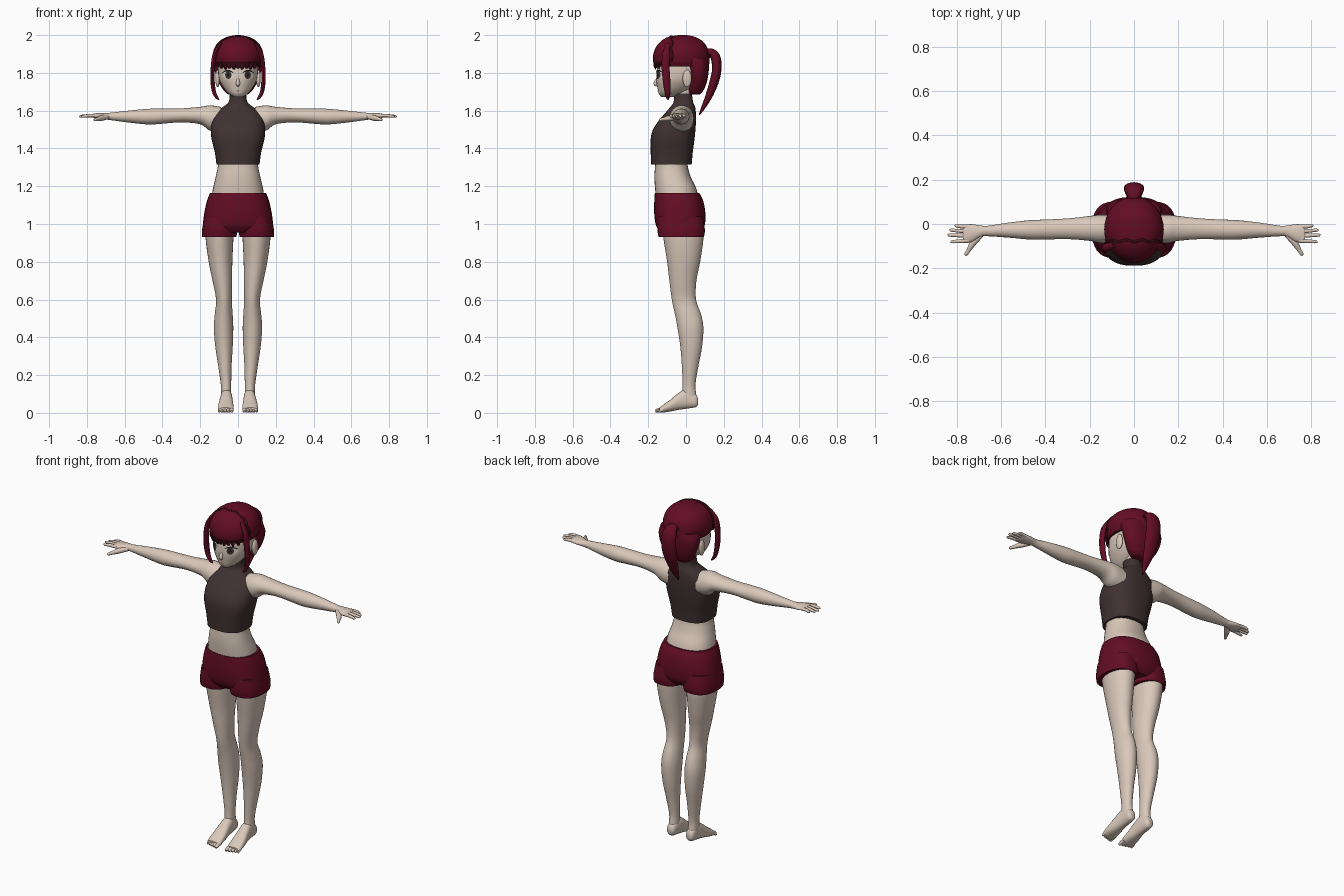
import bpy, bmesh
from math import sin, cos, pi, radians
from mathutils import Vector
from mathutils.bvhtree import BVHTree

cube = bpy.data.objects.get("Cube")
if cube:
    bpy.data.objects.remove(cube, do_unlink=True)

parts = []


def material(name, *rgb):
    mat = bpy.data.materials.new(name)
    mat.use_nodes = True
    mat.diffuse_color = (*rgb, 1)
    mat.node_tree.nodes["Principled BSDF"].inputs["Base Color"].default_value = (*rgb, 1)
    return mat


skin = material("skin", .70, .58, .49)
crimson = material("crimson", .125, .004, .018)
dark_hair = material("dark hair", .035, .003, .006)
cloth = material("dark brown cloth", .052, .031, .031)
eye_white = material("eye white", .72, .70, .67)
iris_brown = material("iris brown", .06, .035, .028)
lash_black = material("lash black", .012, .01, .01)
lip = material("lip", .36, .17, .14)


def smooth_rows(rows, steps):
    """Catmull-Rom interpolation of rows of numbers."""
    out = []
    for i in range(len(rows) - 1):
        quad = zip(rows[max(i - 1, 0)], rows[i], rows[i + 1], rows[min(i + 2, len(rows) - 1)])
        quad = list(quad)
        for s in range(steps):
            t = s / steps
            out.append([b + t / 2 * (c - a + t * (2 * a - 5 * b + 4 * c - d + t * (3 * (b - c) + d - a)))
                        for a, b, c, d in quad])
    return out + [list(rows[-1])]


def finish(name, bm, mat, mirror):
    bmesh.ops.recalc_face_normals(bm, faces=bm.faces)
    mesh = bpy.data.meshes.new(name)
    bm.to_mesh(mesh)
    bm.free()
    mesh.materials.append(mat)
    obj = bpy.data.objects.new(name, mesh)
    bpy.context.collection.objects.link(obj)
    if mirror:
        obj.modifiers.new("Mirror", "MIRROR").use_mirror_merge = False
    parts.append(obj)
    return obj


def skin_rings(name, rings, mat, mirror):
    """Bridge closed rings of points and cap both ends."""
    bm = bmesh.new()
    rings = [[bm.verts.new(p) for p in ring] for ring in rings]
    n = len(rings[0])
    for lower, upper in zip(rings, rings[1:]):
        for i in range(n):
            j = (i + 1) % n
            bm.faces.new((lower[i], lower[j], upper[j], upper[i]))
    bm.faces.new(rings[0])
    bm.faces.new(rings[-1])
    return finish(name, bm, mat, mirror)


def loft(name, rows, mat, axis="z", mirror=False, power=2, n=32, steps=4):
    """Rows are (position on axis, low a, high a, low b, high b)."""
    rings = []
    for t, a0, a1, b0, b1 in smooth_rows(rows, steps):
        ring = []
        for i in range(n):
            c, s = cos(2 * pi * i / n), sin(2 * pi * i / n)
            c = abs(c) ** (2 / power) * (1 if c > 0 else -1)
            s = abs(s) ** (2 / power) * (1 if s > 0 else -1)
            a = (a0 + a1) / 2 + c * (a1 - a0) / 2
            b = (b0 + b1) / 2 + s * (b1 - b0) / 2
            ring.append({"z": (a, b, t), "x": (t, a, b), "y": (a, t, b)}[axis])
        rings.append(ring)
    return skin_rings(name, rings, mat, mirror)


def central(name, rows, mat, power=2):
    """Loft symmetric in x; rows are (z, half width, front y, back y)."""
    return loft(name, [(z, -w, w, f, b) for z, w, f, b in rows], mat, power=power)


def tube(name, rows, mat, side, mirror=False, n=10, steps=4):
    """Rows are (x, y, z, radius along side, radius across it)."""
    rows = smooth_rows(rows, steps)
    pts = [Vector(r[:3]) for r in rows]
    rings = []
    for i, p in enumerate(pts):
        t = (pts[min(i + 1, len(pts) - 1)] - pts[max(i - 1, 0)]).normalized()
        u = (Vector(side) - t * t.dot(Vector(side))).normalized()
        v = t.cross(u)
        rings.append([p + u * rows[i][3] * cos(2 * pi * k / n) + v * rows[i][4] * sin(2 * pi * k / n)
                      for k in range(n)])
    return skin_rings(name, rings, mat, mirror)


def ball(name, centre, radii, mat, mirror=False):
    bm = bmesh.new()
    bmesh.ops.create_uvsphere(bm, u_segments=16, v_segments=10, radius=1)
    bmesh.ops.scale(bm, vec=radii, verts=bm.verts)
    bmesh.ops.translate(bm, vec=centre, verts=bm.verts)
    return finish(name, bm, mat, mirror)


def tree(obj):
    return BVHTree.FromPolygons([v.co for v in obj.data.vertices], [p.vertices for p in obj.data.polygons])


X, Y, Z = (1, 0, 0), (0, 1, 0), (0, 0, 1)

# Torso and neck
central("torso", [(1.06, .15, -.15, .08), (1.18, .134, -.163, .057), (1.25, .118, -.167, .025),
                  (1.33, .106, -.163, .008), (1.45, .125, -.165, .03), (1.55, .12, -.125, .04),
                  (1.61, .085, -.08, .035), (1.64, .042, -.055, .03), (1.75, .04, -.055, .03)], skin, 2.3)

# Sleeveless high-necked top
central("cropped_top", [(1.315, .114, -.184, .03), (1.38, .123, -.187, .036), (1.45, .14, -.187, .045),
                        (1.5, .144, -.175, .05), (1.55, .138, -.142, .053), (1.59, .118, -.108, .052),
                        (1.62, .08, -.083, .048), (1.645, .05, -.066, .038), (1.69, .043, -.063, .031)], cloth, 2.6)

# Shorts
central("shorts_hips", [(.955, .165, -.13, .075), (.99, .184, -.158, .098), (1.05, .18, -.168, .103),
                        (1.12, .165, -.168, .092), (1.165, .148, -.165, .07)], crimson, 2.4)
loft("shorts_leg", [(.932, .008, .19, -.145, .095), (.97, .004, .19, -.152, .1),
                    (1.04, .01, .178, -.15, .09)], crimson, mirror=True, power=2.4)

# Legs
loft("leg", [(1.02, .022, .165, -.125, .088), (.93, .024, .172, -.12, .093), (.8, .03, .155, -.1, .075),
             (.7, .031, .135, -.088, .055), (.6, .033, .116, -.075, .053), (.52, .028, .123, -.058, .08),
             (.45, .025, .128, -.045, .092), (.35, .028, .12, -.03, .085), (.25, .034, .105, -.022, .066),
             (.15, .036, .091, -.018, .05), (.09, .036, .09, -.02, .055), (.05, .04, .085, -.02, .055)],
     skin, mirror=True)

# Feet and toes
loft("foot", [(.064, .047, .078, .045, .075), (.05, .037, .088, .03, .1), (0, .031, .092, .022, .125),
              (-.04, .028, .097, .016, .105), (-.08, .024, .104, .008, .072), (-.12, .023, .107, .002, .043),
              (-.14, .028, .104, .001, .028)], skin, "y", True, 2.3, n=20)
for i in range(5):
    x, tip, r = .034 + .0165 * i, -.163 + .005 * i, .011 - .001 * i
    tube(f"toe_{i + 1}", [(x, -.12, .018, r, r), (x, tip + .012, .012, r, r), (x, tip, r * .7, r * .6, r * .6)],
         skin, Z, True)

# Arms and palms
loft("arm", [(.09, -.085, .04, 1.48, 1.62), (.15, -.087, .042, 1.495, 1.628), (.2, -.076, .036, 1.528, 1.62),
             (.3, -.068, .025, 1.538, 1.612), (.4, -.07, .02, 1.531, 1.611), (.47, -.07, .017, 1.527, 1.61),
             (.56, -.062, .007, 1.535, 1.602), (.66, -.055, -.008, 1.548, 1.591), (.69, -.058, -.007, 1.552, 1.588),
             (.73, -.08, -.001, 1.555, 1.588), (.765, -.086, -.004, 1.562, 1.584), (.772, -.08, -.01, 1.567, 1.58)],
     skin, "x", True, n=24)

# Fingers and thumbs
for name, y0, y1, tip in (("little", -.013, -.008, .81), ("ring", -.034, -.028, .832),
                          ("middle", -.054, -.05, .84), ("index", -.075, -.08, .828)):
    tube(name + "_finger", [(.745, y0, 1.573, .009, .01), (.785, (y0 + y1) / 2, 1.574, .009, .009),
                            (tip - .008, y1, 1.57, .007, .007), (tip, y1, 1.569, .003, .003)], skin, Z, True)
tube("thumb", [(.69, -.05, 1.567, .012, .012), (.725, -.085, 1.56, .015, .015), (.745, -.117, 1.555, .01, .01),
               (.757, -.136, 1.552, .008, .008), (.761, -.142, 1.551, .003, .003)], skin, Z, True)

# Head, nose and ears
head = central("head", [(1.672, .022, -.13, -.06), (1.69, .05, -.144, -.02), (1.72, .076, -.151, .03),
                        (1.76, .098, -.157, .075), (1.8, .105, -.156, .095), (1.85, .105, -.15, .1),
                        (1.9, .1, -.135, .09)], skin, 2.2)
tube("nose", [(0, -.148, 1.78, .006, .004), (0, -.157, 1.76, .008, .007), (0, -.162, 1.742, .011, .01),
              (0, -.155, 1.73, .006, .004)], skin, X)
ball("ear", (.108, .006, 1.77), (.012, .024, .046), skin, True)

# Face details laid on the head as thin plates
head_tree = tree(head)


def face_plate(name, x, z, rx, rz, mat, layer, mirror=True, arch=0):
    bm = bmesh.new()
    rows = []
    for r in (.02, .5, 1):
        ring = []
        for i in range(20):
            px, pz = r * cos(pi * i / 10), r * sin(pi * i / 10)
            start = Vector((x + px * rx, -1, z + pz * rz - arch * px * px))
            hit = head_tree.ray_cast(start, Vector(Y))[0]
            ring.append(bm.verts.new(hit - Vector(Y) * .002 * layer))
        rows.append(ring)
    bm.faces.new(rows[0])
    for inner, outer in zip(rows, rows[1:]):
        for i in range(20):
            j = (i + 1) % 20
            bm.faces.new((inner[i], inner[j], outer[j], outer[i]))
    return finish(name, bm, mat, mirror)


face_plate("eye_white", .053, 1.788, .028, .021, eye_white, 1)
face_plate("iris", .051, 1.789, .017, .021, iris_brown, 2)
face_plate("pupil", .051, 1.79, .007, .011, lash_black, 3)
face_plate("upper_lash", .054, 1.812, .031, .004, lash_black, 3, arch=.013)
face_plate("mouth", 0, 1.705, .013, .0025, lip, 1, False)

# Hair crown with a shaded band above the fringe
crown = central("hair_crown", [(1.835, .118, -.166, .12), (1.86, .13, -.174, .125), (1.9, .134, -.173, .123),
                               (1.94, .121, -.157, .11), (1.97, .096, -.13, .085), (1.99, .06, -.095, .05),
                               (2, .012, -.04, .005)], crimson)
crown.data.materials.append(dark_hair)
for face in crown.data.polygons:
    c = face.center
    if c.z < 1.858 and c.y < -.08 or abs(face.normal.z) > .95 and c.z < 1.9:
        face.material_index = 1

# Back hair around the nape
central("nape_hair", [(1.685, .05, .02, .07), (1.7, .07, .014, .088), (1.74, .097, .014, .107),
                      (1.79, .117, .012, .118), (1.84, .126, .0, .122), (1.88, .12, -.03, .118)], crimson, 2.4)

# Fringe tips, set on the crown outline
crown_tree = tree(crown)
for i in range(9):
    x = (i - 4) * .022
    y = crown_tree.ray_cast(Vector((x, -1, 1.85)), Vector(Y))[0].y + .006
    low = 1.824 - .006 * (i % 2)
    tube(f"fringe_tip_{i + 1}", [(x, y, 1.856, .012, .005), (x, y, 1.835, .012, .005),
                                 (x, y + .002, low, .005, .002)], dark_hair, X, n=8)

# Parting seam between fringe and back hair
seam = []
for i in range(13):
    a = pi * i / 12
    out = Vector((cos(a), 0, sin(a)))
    origin = Vector((0, -.08 + .008 * (i % 2), 1.86))
    hit = crown_tree.ray_cast(origin + out, -out)[0]
    seam.append((*hit, .007, .004))
tube("parting_seam", seam, dark_hair, Y, n=8)

# Long side locks
tube("side_lock", [(.09, -.095, 1.955, .012, .008), (.122, -.105, 1.9, .02, .012), (.133, -.108, 1.83, .021, .012),
                   (.135, -.103, 1.76, .02, .012), (.127, -.098, 1.7, .016, .011), (.112, -.096, 1.67, .01, .008),
                   (.1, -.095, 1.658, .003, .003)], crimson, Y, True)

# Ponytail and its tie
tube("ponytail", [(0, .09, 1.89, .02, .018), (0, .125, 1.91, .03, .02), (0, .155, 1.885, .042, .026),
                  (0, .163, 1.82, .046, .025), (0, .148, 1.75, .043, .024), (0, .118, 1.67, .03, .018),
                  (0, .085, 1.605, .014, .009), (0, .07, 1.578, .003, .003)], crimson, X, n=16)
tube("hair_tie", [(0, .106, 1.898, .034, .026), (0, .122, 1.907, .034, .026)], dark_hair, X, n=16)

# Smooth shading with sharp hems
for obj in bpy.context.selected_objects:
    obj.select_set(False)
for obj in parts:
    obj.select_set(True)
bpy.context.view_layer.objects.active = parts[0]
bpy.ops.object.shade_smooth_by_angle(angle=radians(50))
